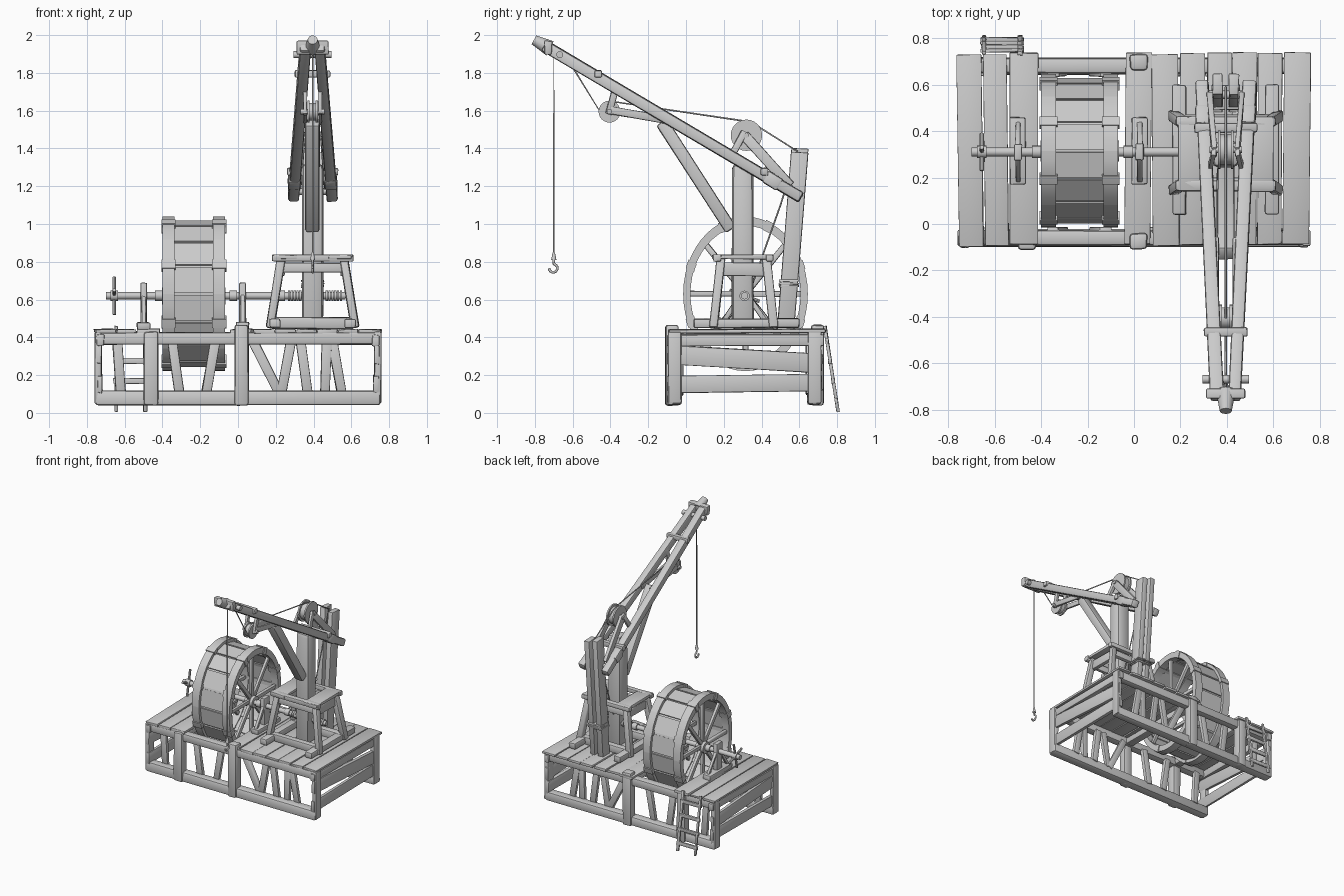
import bpy, bmesh, math, random
from mathutils import Vector, Matrix

random.seed(4)
cube = bpy.data.objects.get("Cube")
if cube:
    bpy.data.objects.remove(cube, do_unlink=True)

wood = bpy.data.materials.new("plain_grey")
wood.use_nodes = True
GREY = (0.6, 0.6, 0.6, 1)
wood.diffuse_color = GREY
wood.node_tree.nodes["Principled BSDF"].inputs["Base Color"].default_value = GREY


def finish(name, bm, smooth=False):
    bmesh.ops.recalc_face_normals(bm, faces=bm.faces)
    mesh = bpy.data.meshes.new(name)
    bm.to_mesh(mesh)
    bm.free()
    mesh.materials.append(wood)
    ob = bpy.data.objects.new(name, mesh)
    bpy.context.collection.objects.link(ob)
    if smooth:
        bpy.ops.object.select_all(action='DESELECT')
        ob.select_set(True)
        bpy.context.view_layer.objects.active = ob
        bpy.ops.object.shade_smooth_by_angle(angle=math.radians(40))
    return ob


def frame(p, q):
    """Matrix whose z axis runs from p to q, placed at their middle."""
    p, q = Vector(p), Vector(q)
    d = (q - p).normalized()
    side = Vector((0, 1, 0)) if abs(d.x) > 0.8 else Vector((1, 0, 0))
    v = d.cross(side).normalized()
    u = v.cross(d)
    return Matrix.Translation((p + q) / 2) @ Matrix((u, v, d)).transposed().to_4x4(), (q - p).length


def beam(name, p, q, w, h, soft=0.2, rough=0.003):
    """Hewn timber from p to q: w across, h deep."""
    m, length = frame(p, q)
    bm = bmesh.new()
    bmesh.ops.create_cube(bm, size=1)
    for v in bm.verts:
        v.co = Vector((v.co.x * w, v.co.y * h, v.co.z * length))
        v.co += Vector([random.uniform(-rough, rough) for i in range(3)])
    if soft:
        bmesh.ops.bevel(bm, geom=bm.edges[:], offset=soft * min(w, h), segments=2,
                        profile=0.5, affect='EDGES')
    bm.transform(m)
    return finish(name, bm, soft > 0)


def rod(name, p, q, r, sides=16, r2=None):
    m, length = frame(p, q)
    bm = bmesh.new()
    bmesh.ops.create_cone(bm, cap_ends=True, segments=sides, radius1=r,
                          radius2=r if r2 is None else r2, depth=length)
    bm.transform(m)
    return finish(name, bm, True)


def curve(name, pts, r):
    data = bpy.data.curves.new(name, 'CURVE')
    data.dimensions = '3D'
    data.bevel_depth = r
    data.bevel_resolution = 2
    data.use_fill_caps = True
    s = data.splines.new('POLY')
    s.points.add(len(pts) - 1)
    for point, co in zip(s.points, pts):
        point.co = (*co, 1)
    data.materials.append(wood)
    ob = bpy.data.objects.new(name, data)
    bpy.context.collection.objects.link(ob)


FRONT, BACK = -0.06, 0.68

# Base frame: long rails, posts and leaning studs on both long sides
for side, y in (("front", FRONT), ("back", BACK)):
    out = -1 if y == FRONT else 1
    beam(side + "_bottom_rail", (-0.755, y, 0.08), (0.755, y, 0.08), 0.075, 0.075)
    beam(side + "_top_rail", (-0.74, y, 0.395), (0.74, y, 0.395), 0.065, 0.065)
    for x in (-0.74, 0.74):
        beam(side + "_corner_post", (x, y, 0.05), (x, y, 0.43), 0.035, 0.07)
    for x, top in ((-0.46, 0.43), (0.02, 0.465)):
        beam(side + "_post", (x, y + out * 0.015, 0.04), (x, y + out * 0.015, top), 0.075, 0.07)
    for low, high in ((-0.31, -0.35), (-0.17, -0.12), (0.22, 0.08), (0.23, 0.28),
                      (0.37, 0.33), (0.46, 0.47), (0.55, 0.5), (-0.62, -0.64)):
        beam(side + "_stud", (low, y - out * 0.03, 0.1), (high, y - out * 0.03, 0.38), 0.05, 0.03)

# End walls: cross beams and crooked boards
for s in (-1, 1):
    beam("end_lower_board", (s * 0.73, -0.1, 0.15), (s * 0.73, 0.72, 0.16), 0.025, 0.09)
    beam("end_upper_board", (s * 0.735, -0.1, 0.31), (s * 0.735, 0.72, 0.26), 0.025, 0.1)
    beam("end_top_beam", (s * 0.73, -0.1, 0.385), (s * 0.73, 0.73, 0.385), 0.04, 0.06)
for x in (-0.46, 0.02):
    beam("joist", (x, FRONT, 0.395), (x, BACK, 0.395), 0.06, 0.05)

# Deck planks on either side of the wheel pit
for edges in ((-0.76, -0.65, -0.54, -0.41),
              (-0.04, 0.075, 0.195, 0.31, 0.42, 0.53, 0.64, 0.76)):
    for a, b in zip(edges, edges[1:]):
        mid, tilt = (a + b) / 2, random.uniform(-0.006, 0.006)
        beam("deck_plank", (mid - tilt, -0.09 + tilt, 0.432), (mid + tilt, 0.735 + tilt, 0.435),
             b - a - 0.006, 0.02, 0.15)

# Ladder at the back
for x in (-0.645, -0.49):
    beam("ladder_rail", (x, 0.805, 0.005), (x, 0.735, 0.46), 0.02, 0.016)
for i in range(4):
    t = (i + 0.6) / 4.3
    y, z = 0.805 - 0.07 * t, 0.455 * t
    beam("ladder_rung", (-0.66, y, z), (-0.475, y, z), 0.016, 0.03)

# Treadwheel, slightly taller than wide
CY, CZ, RY, RZ = 0.315, 0.63, 0.335, 0.415


def on_wheel(x, angle, f):
    return Vector((x, CY + RY * f * math.cos(angle), CZ + RZ * f * math.sin(angle)))


def band(name, x0, x1, f0, f1, start, end, steps):
    """Arc-shaped block swept around the wheel."""
    bm = bmesh.new()
    loops = []
    for i in range(steps + 1):
        a = start + (end - start) * i / steps
        loops.append([bm.verts.new(on_wheel(x, a, f))
                      for x, f in ((x0, f0), (x1, f0), (x1, f1), (x0, f1))])
    for a, b in zip(loops, loops[1:]):
        for k in range(4):
            bm.faces.new((a[k], a[k - 1], b[k - 1], b[k]))
    bm.faces.new(loops[0])
    bm.faces.new(loops[-1])
    bmesh.ops.remove_doubles(bm, verts=bm.verts, dist=0.0001)
    return finish(name, bm, True)


TURN = 2 * math.pi
for x in (-0.368, -0.1):
    for i in range(8):
        a = TURN * i / 8
        band("wheel_rim", x - 0.032, x + 0.032, 0.87, 0.985, a, a + TURN / 8, 6)
        band("rim_clamp", x - 0.038, x + 0.038, 0.86, 1.0, a + 0.33, a + 0.45, 2)
        beam("wheel_spoke", on_wheel(x, a, 0.05), on_wheel(x, a, 0.9), 0.025, 0.03)
    rod("wheel_hub", (x - 0.035, CY, CZ - 0.01), (x + 0.035, CY, CZ - 0.01), 0.045)
for i in range(16):
    a = TURN * i / 16
    band("tread_board", -0.34, -0.13, 0.9, 0.935, a + 0.02, a + TURN / 16 - 0.02, 1)
    band("tread_batten", -0.34, -0.13, 0.88, 0.91, a - 0.04, a + 0.04, 1)

# Axle with crank spokes, collars and rope coils
AZ, AY = 0.62, 0.31
rod("axle", (-0.7, AY, AZ), (0.57, AY, AZ), 0.019)
for x in (-0.655, -0.42, -0.025, 0.23):
    rod("axle_collar", (x - 0.02, AY, AZ), (x + 0.02, AY, AZ), 0.027)
for dy, dz in ((0.02, 0.1), (0.08, -0.03)):
    rod("crank_handle", (-0.655, AY - dy, AZ - dz), (-0.655, AY + dy, AZ + dz), 0.009, 8)
for i in range(12):
    x = 0.27 + i * 0.015 + (0.11 if i > 5 else 0)
    rod("rope_coil", (x - 0.006, AY, AZ), (x + 0.006, AY, AZ), 0.027)

# Axle bearings
for x in (-0.5, 0.025):
    beam("bearing_base", (x, 0.17, 0.46), (x, 0.46, 0.46), 0.07, 0.04)
    beam("bearing_post", (x, AY, 0.45), (x, AY, 0.69), 0.035, 0.07)
    for s in (-1, 1):
        beam("bearing_brace", (x, AY + s * 0.12, 0.47), (x, AY + s * 0.02, 0.62), 0.022, 0.025)

# Mast on its splayed stand
MX = 0.395
beam("mast", (MX, 0.3, 0.44), (MX, 0.3, 1.32), 0.115, 0.115, 0.25)
for sx in (-1, 1):
    beam("stand_skid", (MX + sx * 0.2, 0.04, 0.475), (MX + sx * 0.2, 0.6, 0.475), 0.06, 0.05)
    beam("stand_side_plank", (MX + sx * 0.145, 0.14, 0.825), (MX + sx * 0.145, 0.46, 0.825), 0.12, 0.024)
    beam("stand_side_rail", (MX + sx * 0.165, 0.18, 0.76), (MX + sx * 0.165, 0.43, 0.76), 0.03, 0.07)
    for sy in (-1, 1):
        beam("stand_leg", (MX + sx * 0.225, 0.305 + sy * 0.16, 0.45),
             (MX + sx * 0.165, 0.305 + sy * 0.12, 0.82), 0.045, 0.045)
for sy in (-1, 1):
    y = 0.305 + sy * 0.14
    beam("stand_top_bar", (MX - 0.215, y, 0.82), (MX + 0.215, y, 0.82), 0.04, 0.035)
    beam("stand_cross_rail", (MX - 0.16, y - sy * 0.02, 0.77), (MX + 0.16, y - sy * 0.02, 0.77), 0.03, 0.05)
    beam("stand_low_rail", (MX - 0.22, y, 0.475), (MX + 0.22, y, 0.475), 0.05, 0.06)

# Paired rear posts holding the boom heel
for s, top in ((-1, 1.4), (1, 1.38)):
    beam("rear_post", (MX + s * 0.035, 0.525, 0.43), (MX + s * 0.035, 0.602, top), 0.042, 0.09, 0.12)
for z in (0.67, 0.685, 0.7):
    beam("post_lashing", (MX - 0.06, 0.545, z), (MX + 0.06, 0.545, z), 0.105, 0.011)


# Boom: two spars that close together at the tip
def boom(t, s=0, lift=0):
    y = -0.75 + 1.36 * t
    return (MX + s * (0.038 + 0.065 * t), y, 1.945 - 0.805 * t + lift)


for s in (-1, 1):
    beam("boom_spar", boom(0, s), boom(1, s), 0.058, 0.06)
    beam("spar_sleeve", boom(0.86, s), boom(0.92, s), 0.068, 0.07)
rod("boom_tip_knob", (MX, -0.72, 1.93), (MX, -0.805, 1.975), 0.042, 16, 0.026)
for t, half, thick in ((0.015, 0.085, 0.075), (0.21, 0.095, 0.04), (0.855, 0.135, 0.04)):
    x, y, z = boom(t)
    lift = 0.02 if t > 0.1 else 0
    beam("boom_crosspiece", (MX - half, y, z + lift), (MX + half, y, z + lift), 0.04, thick)
for t, half in ((0.06, 0.1), (0.96, 0.12)):
    x, y, z = boom(t)
    rod("boom_pin", (MX - half, y, z), (MX + half, y, z), 0.018, 12)

# Strut between mast and boom
beam("boom_strut", (MX, 0.24, 0.97), (MX, -0.13, 1.54), 0.075, 0.065)


# Pulleys: two cheeks with a smaller sheave between
def pulley(name, y, z, r, half):
    rod(name + "_sheave", (MX - half, y, z), (MX + half, y, z), r * 0.8, 24)
    for s in (-1, 1):
        rod(name + "_cheek", (MX + s * (half - 0.012), y, z), (MX + s * half, y, z), r, 24)
    rod(name + "_pin", (MX - half - 0.035, y, z), (MX + half + 0.035, y, z), 0.014, 12)


pulley("main_pulley", 0.32, 1.47, 0.083, 0.034)
pulley("small_pulley", -0.405, 1.595, 0.058, 0.028)
for s in (-1, 1):
    x = MX + s * 0.05
    beam("main_pulley_arm", (x, 0.31, 1.49), (x + s * 0.02, 0.23, 1.34), 0.022, 0.035)
    beam("main_pulley_brace", (x, 0.31, 1.47), (x + s * 0.02, 0.55, 1.2), 0.022, 0.055)
    x = MX + s * 0.04
    beam("small_pulley_hanger", (x, -0.41, 1.58), (x, -0.37, 1.73), 0.02, 0.035)
    beam("small_pulley_stay", (x, -0.42, 1.605), (x, -0.06, 1.545), 0.02, 0.04)

# Hoisting rope and hook
curve("hoist_rope", [(MX, -0.7, 0.83), (MX, -0.7, 1.9), (MX, -0.6, 1.83), (MX, -0.44, 1.57),
                     (MX, -0.4, 1.65), (MX, 0.29, 1.548), (MX, 0.36, 1.53),
                     (MX, 0.59, 1.385), (MX, 0.5, 1.1), (MX, 0.33, AZ)], 0.0045)
rod("hook_block", (MX, -0.7, 0.81), (MX, -0.7, 0.85), 0.014, 10, 0.006)
hook = [(MX, -0.7, 0.82), (MX, -0.7, 0.79)]
hook += [(MX, -0.703 + 0.022 * math.cos(a), 0.766 + 0.022 * math.sin(a))
         for a in (math.radians(70 - 25 * i) for i in range(11))]
curve("hook", hook, 0.007)
